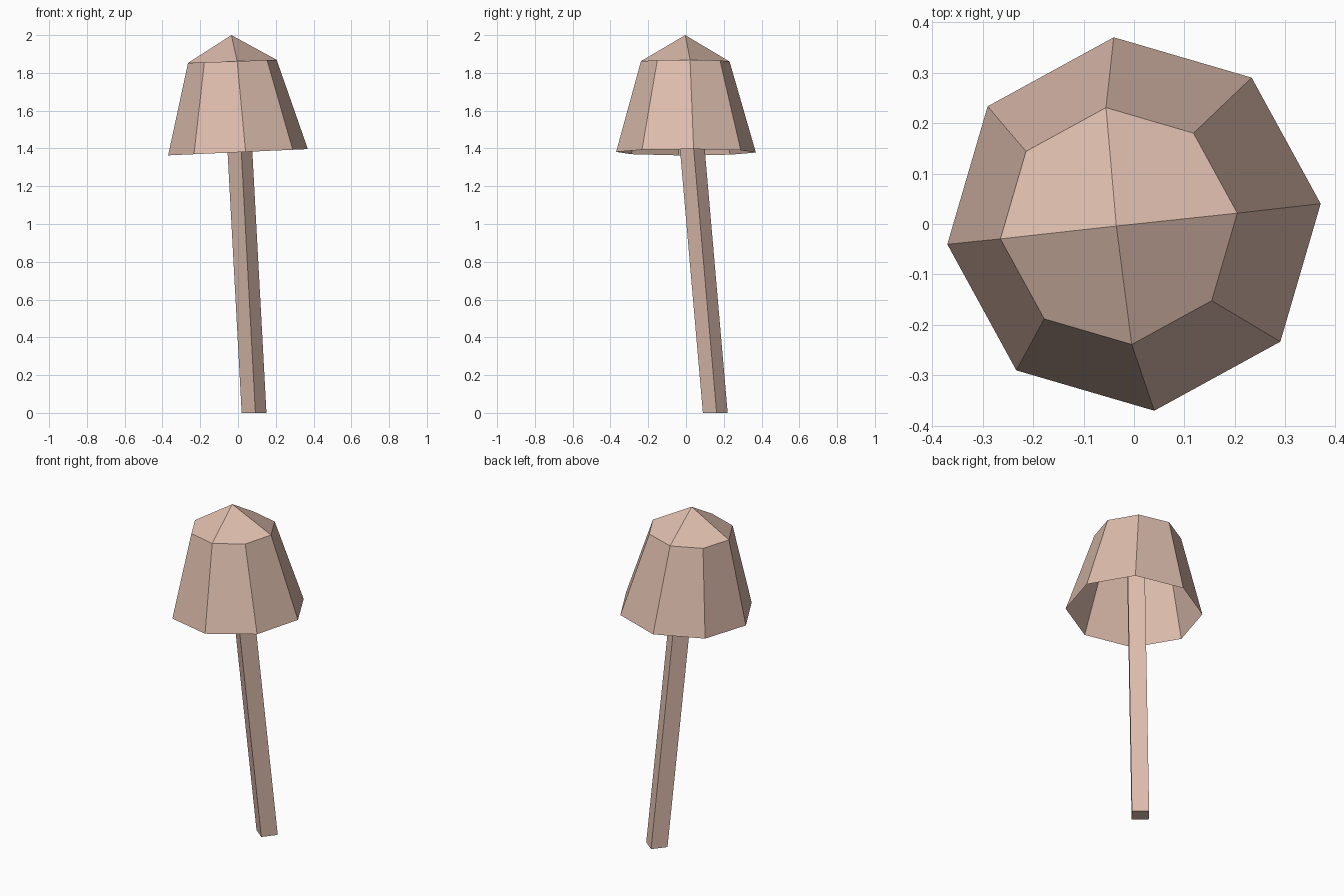
import bpy, math

if "Cube" in bpy.data.objects:
    bpy.data.objects.remove(bpy.data.objects["Cube"])

# One flat colour for the whole mushroom
skin = bpy.data.materials.new("pale_peach")
skin.diffuse_color = (0.73, 0.51, 0.42, 1)
skin.use_nodes = True
skin.node_tree.nodes["Principled BSDF"].inputs["Base Color"].default_value = skin.diffuse_color

TURN = math.radians(6.2)   # shared twist of cap and stem


def ring(n, radius, cx, cy, z, tilt=0.0):
    """Ring of n points; z rises by tilt per unit of x."""
    pts = []
    for i in range(n):
        a = TURN + math.tau * i / n
        x, y = cx + radius * math.cos(a), cy + radius * math.sin(a)
        pts.append((x, y, z + tilt * x))
    return pts


def bridge(n, lo, hi):
    return [(lo + i, lo + (i + 1) % n, hi + (i + 1) % n, hi + i) for i in range(n)]


def make(name, verts, faces):
    me = bpy.data.meshes.new(name)
    me.from_pydata(verts, [], faces)
    me.materials.append(skin)
    ob = bpy.data.objects.new(name, me)
    bpy.context.collection.objects.link(ob)
    return ob


# Cap: open eight-sided shell, closed on top by four quads meeting at the peak
verts = ring(8, 0.372, 0, 0, 1.38, 0.045) + ring(8, 0.236, -0.03, -0.004, 1.862, 0.035)
verts.append((-0.035, -0.004, 2.0))
crown = [(8 + i, 9 + i, 8 + (i + 2) % 8, 16) for i in range(0, 8, 2)]
make("cap", verts, bridge(8, 0, 8) + crown)

# Stem: leaning square post that runs up inside the cap
top = 1.88
verts = ring(4, 0.066, 0.085, 0.155, 0) + ring(4, 0.066, 0.085 - 0.054 * top, 0.155 - 0.087 * top, top)
make("stem", verts, bridge(4, 0, 4) + [(3, 2, 1, 0), (4, 5, 6, 7)])
